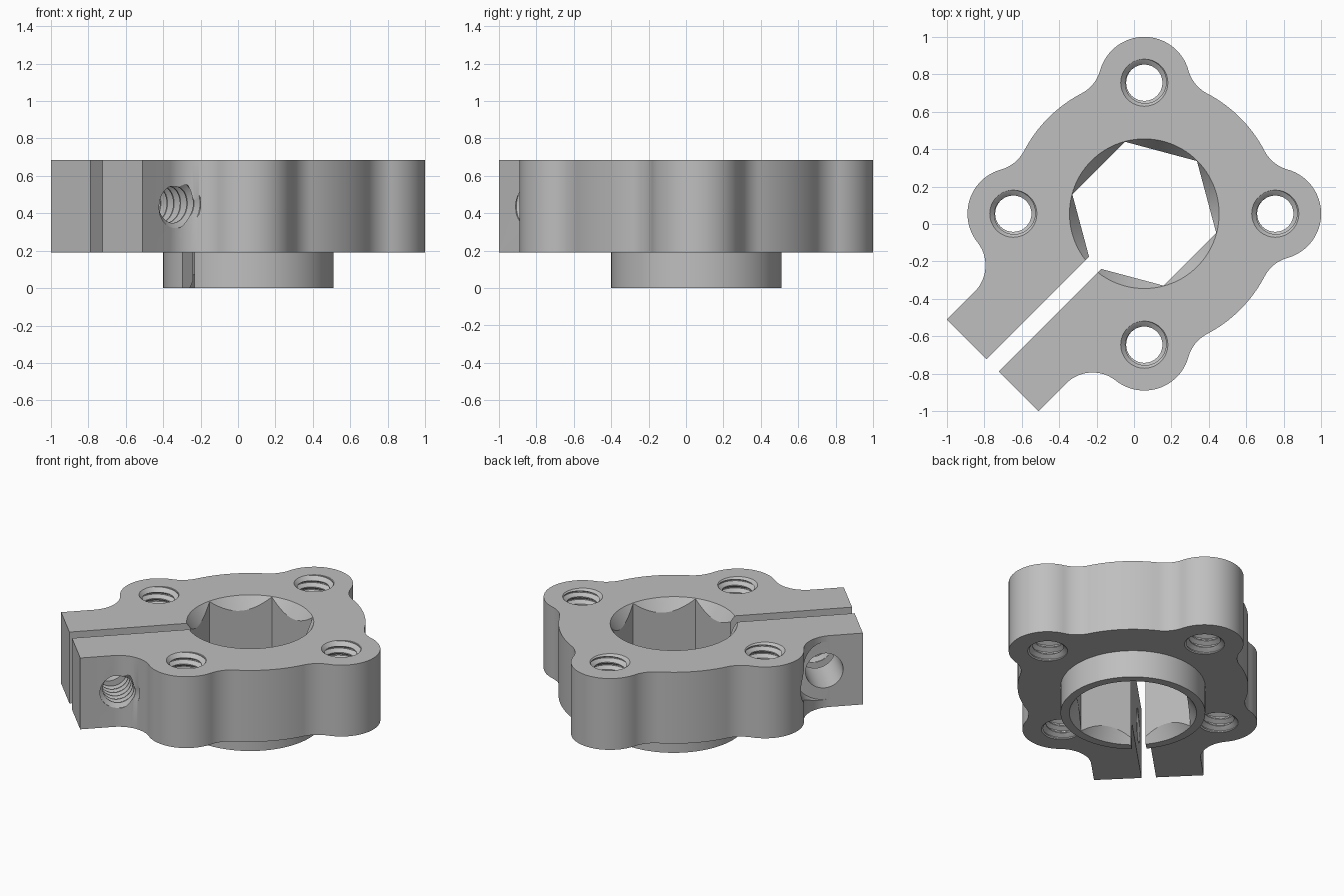
import bpy, bmesh
from math import sin, cos, radians, pi
from mathutils import Matrix

cube = bpy.data.objects.get("Cube")
if cube:
    bpy.data.objects.remove(cube, do_unlink=True)

BASE, TOP = 0.19, 0.685              # underside and top of the plate
LOBE, BLEND, RIM = 0.245, 0.2, 0.725  # lobe, fillet and plate radii
PITCH = 0.05

steel = bpy.data.materials.new("grey_metal")
steel.use_nodes = True
steel.diffuse_color = (0.52, 0.52, 0.52, 1)
steel.node_tree.nodes["Principled BSDF"].inputs["Base Color"].default_value = (0.52, 0.52, 0.52, 1)


def make(name, bm, matrix=Matrix()):
    bmesh.ops.recalc_face_normals(bm, faces=bm.faces)
    bm.transform(matrix)
    mesh = bpy.data.meshes.new(name)
    bm.to_mesh(mesh)
    bm.free()
    mesh.materials.append(steel)
    obj = bpy.data.objects.new(name, mesh)
    bpy.context.collection.objects.link(obj)
    return obj


def lathe(name, profile, segs=96, matrix=Matrix()):
    """Closed solid of revolution from (radius, height) pairs."""
    bm = bmesh.new()
    rings = [[bm.verts.new((r * cos(2 * pi * i / segs), r * sin(2 * pi * i / segs), z))
              for i in range(segs)] for r, z in profile]
    for a, b in zip(rings, rings[1:]):
        for i in range(segs):
            j = (i + 1) % segs
            bm.faces.new((a[i], a[j], b[j], b[i]))
    bm.faces.new(rings[0])
    bm.faces.new(rings[-1])
    return make(name, bm, matrix)


def thread(name, inner, outer, length, matrix, segs=40):
    """Solid screw shape made of helical strips, closed by a fan at each end."""
    bm = bmesh.new()
    shape = [(inner, 0), (inner, 0.15), (outer, 0.5), (outer, 0.65)]
    count = int(length / PITCH) * segs
    strands = [[bm.verts.new((r * cos(2 * pi * k / segs), r * sin(2 * pi * k / segs),
                              PITCH * (k / segs + f))) for k in range(count + 1)]
               for r, f in shape]
    strands.append(strands[0][segs:])
    for a, b in zip(strands, strands[1:]):
        for k in range(min(len(a), len(b)) - 1):
            bm.faces.new((a[k], a[k + 1], b[k + 1], b[k]))
    ends = [e for e in bm.edges if e.is_boundary]
    low, high = bm.verts.new((0, 0, 0)), bm.verts.new((0, 0, length))
    for e in ends:
        hub = low if e.verts[0].co.z < length / 2 else high
        bm.faces.new((e.verts[0], e.verts[1], hub))
    return make(name, bm, matrix)


def combine(target, tool, operation="DIFFERENCE"):
    mod = target.modifiers.new("cut", "BOOLEAN")
    mod.object, mod.operation, mod.solver = tool, operation, "EXACT"
    bpy.context.view_layer.objects.active = target
    bpy.ops.object.modifier_apply(modifier=mod.name)
    bpy.data.objects.remove(tool, do_unlink=True)


def polar(r, deg):
    return r * cos(radians(deg)), r * sin(radians(deg))


def arc(centre, r, start, end, steps=16):
    """Arc points, leaving out the last, which the next arc supplies."""
    pts = [polar(r, start + (end - start) * i / steps) for i in range(steps)]
    return [(centre[0] + x, centre[1] + y) for x, y in pts]


# Plate outline, with the clamp arms along +x; one half is drawn and mirrored
SPAN, WRAP = 27.6, 74.4   # fillet centre as seen from the hub and from a lobe


def fillet_after(a):
    return arc(polar(RIM + BLEND, a + SPAN), BLEND, a + WRAP + 180, a + SPAN + 180)


half = [(1.146, 0.346)]
half += arc((0.937, 0.546), BLEND, -90, -173.4, 24)
half += arc(polar(0.7, 45), LOBE, 6.6, 45 + WRAP, 24)
half += fillet_after(45) + arc((0, 0), RIM, 45 + SPAN, 135 - SPAN)
half += arc(polar(RIM + BLEND, 135 - SPAN), BLEND, 315 - SPAN, 315 - WRAP)
half += arc(polar(0.7, 135), LOBE, 135 - WRAP, 135 + WRAP, 32)
half += fillet_after(135) + arc((0, 0), RIM, 135 + SPAN, 180, 8)
outline = half + [(-RIM, 0)] + [(x, -y) for x, y in reversed(half)]

bm = bmesh.new()
face = bm.faces.new([bm.verts.new((x, y, BASE)) for x, y in outline])
extruded = bmesh.ops.extrude_face_region(bm, geom=[face])["geom"]
bmesh.ops.translate(bm, vec=(0, 0, TOP - BASE),
                    verts=[v for v in extruded if isinstance(v, bmesh.types.BMVert)])
hub = make("clamp_hub", bm)

# Round boss below the plate
combine(hub, lathe("boss", [(0.455, 0), (0.455, 0.3)]), "UNION")

# Hexagonal bore with a conical lead-in at both ends
combine(hub, lathe("hex_bore", [(0.398, -0.1), (0.398, 0.8)], 6))
combine(hub, lathe("top_lead_in", [(0.3325, TOP - 0.1), (0.4135, TOP + 0.02)]))
combine(hub, lathe("bottom_lead_in", [(0.4135, -0.02), (0.3325, 0.1)]))

# Clamp slot
bm = bmesh.new()
bmesh.ops.create_cube(bm, size=1, matrix=Matrix.Translation((0.8, 0, 0.4))
                      @ Matrix.Diagonal((1.2, 0.092, 1.2, 1)))
combine(hub, make("slot", bm))

# Threaded lobe holes with chamfered mouths
for k in range(4):
    x, y = polar(0.7, 45 + 90 * k)
    place = Matrix.Translation((x, y, 0))
    combine(hub, thread("lobe_thread", 0.097, 0.125, 0.75,
                        Matrix.Translation((x, y, 0.07))))
    combine(hub, lathe("top_chamfer", [(0.09, TOP - 0.036), (0.146, TOP + 0.02)], 48, place))
    combine(hub, lathe("bottom_chamfer", [(0.146, BASE - 0.02), (0.09, BASE + 0.036)], 48, place))

# Clamp screw: threaded in one arm, clear hole and head seat in the other
axis = Matrix.Translation((0.9, 0, 0.445)) @ Matrix.Rotation(-pi / 2, 4, "X")
combine(hub, thread("clamp_thread", 0.097, 0.125, 0.75,
                    axis @ Matrix.Translation((0, 0, -0.04))))
combine(hub, lathe("clear_hole", [(0.12, -0.8), (0.12, 0)], 64, axis))
combine(hub, lathe("head_seat", [(0.2, -0.8), (0.2, -0.3465)], 64, axis))

# Turn the arms to the front right corner and smooth the round walls
hub.data.transform(Matrix.Translation((0.055, 0.055, 0)) @ Matrix.Rotation(radians(225), 4, "Z"))
bpy.ops.object.select_all(action="DESELECT")
hub.select_set(True)
bpy.context.view_layer.objects.active = hub
bpy.ops.object.shade_smooth_by_angle(angle=radians(30))
